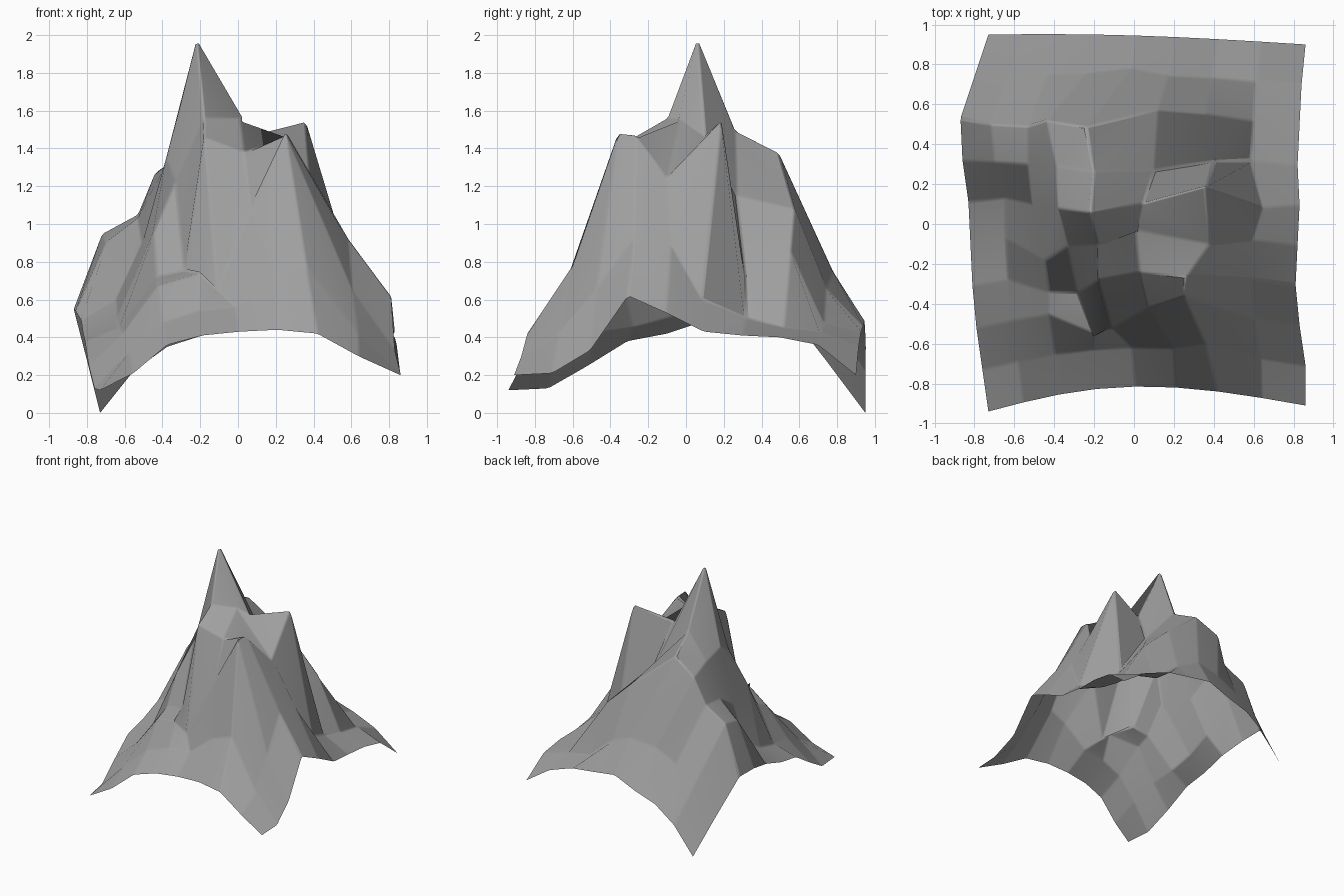
import bpy
import bmesh
from math import sin, pi, radians

default_cube = bpy.data.objects.get("Cube")
if default_cube:
    bpy.data.objects.remove(default_cube, do_unlink=True)

COLUMNS, ROWS = 9, 10


def make_material(name, colour):
    material = bpy.data.materials.new(name)
    material.use_nodes = True
    material.diffuse_color = colour
    shader = material.node_tree.nodes["Principled BSDF"]
    shader.inputs["Base Color"].default_value = colour
    shader.inputs["Roughness"].default_value = 0.9
    return material


def lerp(start, end, factor):
    return start + (end - start) * factor


# Height profiles of the slope, from right foot to left foot
front_foot = [.12, .21, .36, .41, .43, .44, .42, .3, .2]
front_apron = [.13, .32, .48, .54, .56, .73, .78, .42, .21]
front_wall = [.25, .42, .67, .74, .64, 1.08, 1.49, .65, .33]
front_brow = [.38, .45, .72, .75, 1.46, 1.38, 1.47, .92, .62]
plateau = [.42, .51, .95, 1.23, 1.56, 1.56, 1.24, .89, .53]
summit_ridge = [.49, .6, .9, 1.35, 2, 1.45, 1.55, .6, .43]
rear_basin = [.54, .9, 1.03, 1.3, 1.5, 1.15, .72, .5, .41]
rear_rim = [.55, .95, 1.05, 1.27, 1.38, 1.08, .86, .45, .4]
rear_apron = [.28, .53, .63, .72, .75, .66, .47, .43, .36]
rear_foot = [0, .22, .35, .41, .49, .46, .43, .35, .2]
sections = [front_foot, front_apron, front_wall, front_brow, plateau,
            summit_ridge, rear_basin, rear_rim, rear_apron, rear_foot]

# Plan outline of both sides, from front to back
right_side = [-.73, -.76, -.79, -.81, -.82, -.83, -.86, -.87, -.8, -.73]
left_side = [.86, .86, .83, .81, .82, .83, .82, .83, .84, .86]


def plan_position(column, row):
    """Spread a sheet vertex evenly between the outlines."""
    across = column / (COLUMNS - 1)
    bow = sin(pi * across)
    x = lerp(right_side[row], left_side[row], across) - .06 * bow
    front_y = lerp(-.94, -.91, across) + .11 * bow
    rear_y = lerp(.95, .9, across) + .02 * bow
    return x, lerp(front_y, rear_y, row / (ROWS - 1))


# Mountain: one open sheet raised to the profiles
mesh = bpy.data.meshes.new("mountain")
sheet = bmesh.new()
bmesh.ops.create_grid(sheet, x_segments=COLUMNS - 1, y_segments=ROWS - 1, size=1)
rock = {}
for vertex in sheet.verts:
    column = round((vertex.co.x + 1) / 2 * (COLUMNS - 1))
    row = round((vertex.co.y + 1) / 2 * (ROWS - 1))
    vertex.co = (*plan_position(column, row), sections[row][column])
    rock[column, row] = vertex


def pull_crag_line(row, first_column, path):
    """Draw part of one section onto a crooked path to steepen its cliffs."""
    for column, point in enumerate(path, first_column):
        rock[column, row].co.xy = point


apron_spur = [(.36, -.6)]
wall_path = [(-.2, -.55), (-.11, -.52), (.07, -.42), (.25, -.36)]
brow_path = [(-.43, -.34), (-.28, -.34), (-.18, -.28), (.03, -.24), (.265, -.26)]
plateau_path = [(-.45, -.18), (-.33, -.11), (-.18, -.1), (.01, -.03), (.38, -.1)]
summit_path = [(-.51, .1), (-.38, .08), (-.22, .06), (.04, .1), (.36, .19), (.64, .08)]
basin_path = [(-.7, .31), (-.53, .3), (-.39, .29), (-.2, .26), (.1, .27), (.4, .31)]
rim_path = [(-.72, .5), (-.53, .49), (-.44, .52), (-.24, .49), (.12, .575), (.36, .555)]
rear_spur = [(-.02, .78)]

pull_crag_line(1, 6, apron_spur)
pull_crag_line(2, 3, wall_path)
pull_crag_line(3, 2, brow_path)
pull_crag_line(4, 2, plateau_path)
pull_crag_line(5, 2, summit_path)
pull_crag_line(6, 1, basin_path)
pull_crag_line(7, 1, rim_path)
pull_crag_line(8, 4, rear_spur)

sheet.to_mesh(mesh)
sheet.free()

mountain = bpy.data.objects.new("mountain", mesh)
bpy.context.collection.objects.link(mountain)
mesh.materials.append(make_material("grey rock", (.35, .35, .35, 1)))

# Facets stay flat, with narrow softened edges between them
bpy.ops.object.select_all(action="DESELECT")
mountain.select_set(True)
bpy.context.view_layer.objects.active = mountain
bpy.ops.object.shade_smooth_by_angle(angle=radians(40))
edges = mountain.modifiers.new("soft edges", "BEVEL")
edges.width = .012
edges.segments = 1
edges.limit_method = "ANGLE"
edges.angle_limit = radians(8)
facets = mountain.modifiers.new("flat facets", "WEIGHTED_NORMAL")
facets.keep_sharp = True
